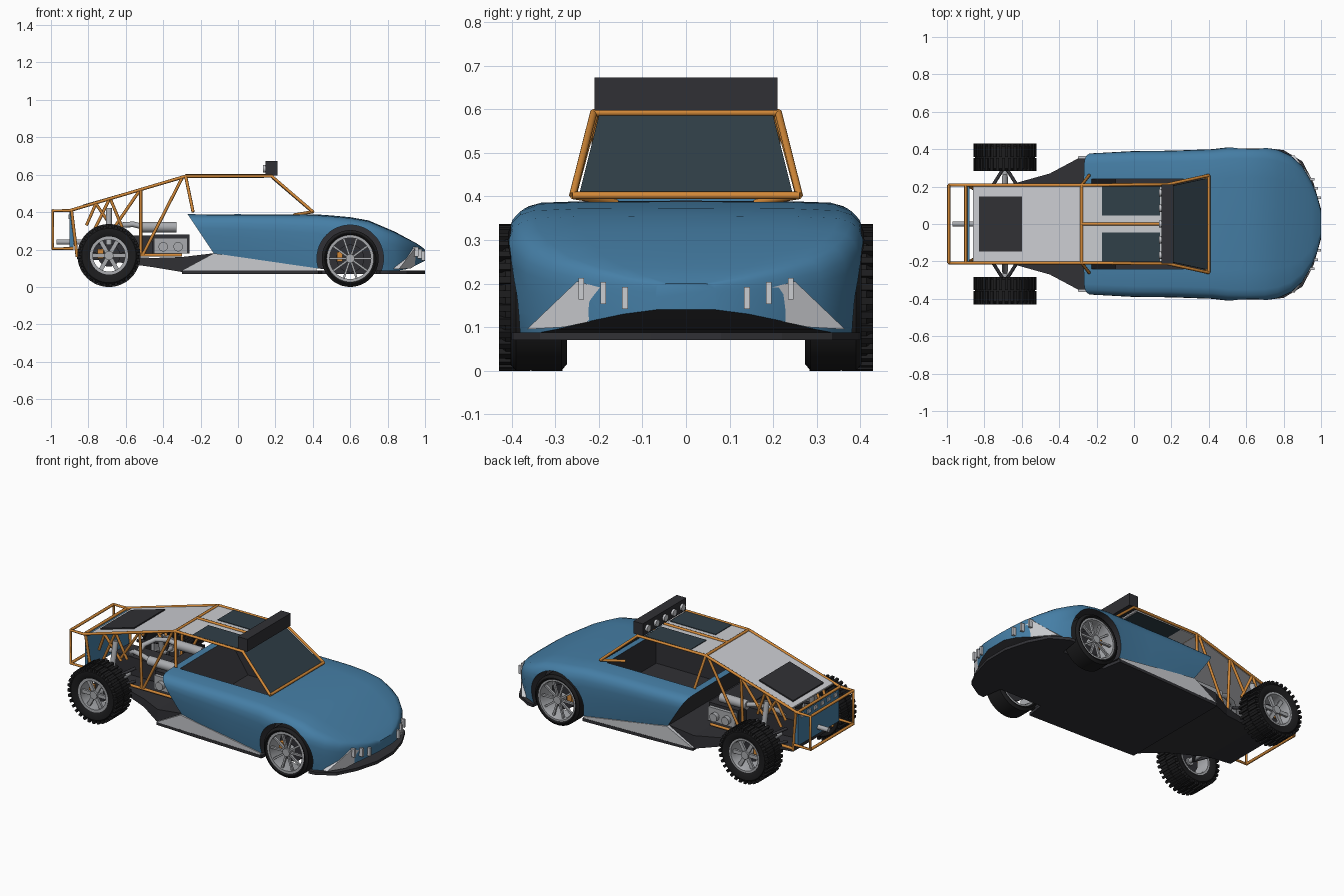
import bpy, bmesh, math
from mathutils import Vector, Matrix

if "Cube" in bpy.data.objects:
    bpy.data.objects.remove(bpy.data.objects["Cube"])

def mat(name, c):
    m = bpy.data.materials.new(name)
    m.diffuse_color = (*c, 1)
    m.use_nodes = True
    m.node_tree.nodes["Principled BSDF"].inputs["Base Color"].default_value = m.diffuse_color
    return m

BLUE = mat("blue paint", (0.06, 0.21, 0.38))
DARK = mat("dark", (0.03, 0.03, 0.035))
RUBBER = mat("rubber", (0.012, 0.012, 0.013))
ORANGE = mat("orange tube", (0.65, 0.25, 0.04))
GLASS = mat("dark glass", (0.03, 0.05, 0.065))
LIGHT = mat("light panel", (0.6, 0.61, 0.64))
METAL = mat("metal", (0.4, 0.41, 0.43))

def finish(name, bm, m, angle=None):
    bmesh.ops.recalc_face_normals(bm, faces=bm.faces[:])
    me = bpy.data.meshes.new(name)
    bm.to_mesh(me)
    bm.free()
    ob = bpy.data.objects.new(name, me)
    bpy.context.collection.objects.link(ob)
    me.materials.append(m)
    if angle:
        smooth(ob, angle)
    return ob

def smooth(ob, angle):
    bpy.ops.object.select_all(action='DESELECT')
    ob.select_set(True)
    bpy.context.view_layer.objects.active = ob
    bpy.ops.object.shade_smooth_by_angle(angle=math.radians(angle))

def add_box(bm, c, s, rot=Matrix()):
    bmesh.ops.create_cube(bm, size=1, matrix=rot @ Matrix.Translation(c) @ Matrix.Diagonal((*s, 1)))

def box(name, c, s, m):
    bm = bmesh.new()
    add_box(bm, c, s)
    return finish(name, bm, m)

def prism(name, pts, vec, m):
    bm = bmesh.new()
    a = [bm.verts.new(p) for p in pts]
    b = [bm.verts.new(Vector(p) + Vector(vec)) for p in pts]
    bm.faces.new(a)
    bm.faces.new(b)
    for i in range(len(a)):
        j = (i + 1) % len(a)
        bm.faces.new((a[i], a[j], b[j], b[i]))
    return finish(name, bm, m)

def cyl(name, p, q, r, m, n=24):
    p, q = Vector(p), Vector(q)
    d = q - p
    bm = bmesh.new()
    bmesh.ops.create_cone(bm, cap_ends=True, segments=n, radius1=r, radius2=r, depth=d.length,
        matrix=Matrix.Translation((p + q) / 2) @ d.to_track_quat('Z', 'Y').to_matrix().to_4x4())
    return finish(name, bm, m, 40)

def tube(name, paths, r, m):
    cu = bpy.data.curves.new(name, 'CURVE')
    cu.dimensions = '3D'
    cu.bevel_depth, cu.bevel_resolution, cu.use_fill_caps = r, 2, True
    for pts in paths:
        sp = cu.splines.new('POLY')
        sp.points.add(len(pts) - 1)
        for k, p in enumerate(pts):
            sp.points[k].co = (*p, 1)
    cu.materials.append(m)
    ob = bpy.data.objects.new(name, cu)
    bpy.context.collection.objects.link(ob)
    return ob

def loft(name, secs, prof, m, under=None):
    # sections: x, half width, top, bottom, lean; profile: half outline as fractions
    bm = bmesh.new()
    outline = prof + [(-u, v) for u, v in reversed(prof) if u > 0]
    rings = [[bm.verts.new((x + lean * (1 - v), u * w, b + v * (t - b))) for u, v in outline]
             for x, w, t, b, lean in secs]
    n = len(outline)
    for r0, r1 in zip(rings, rings[1:]):
        for i in range(n):
            j = (i + 1) % n
            f = bm.faces.new((r0[i], r0[j], r1[j], r1[i]))
            if under and j == 0:
                f.material_index = 1
    for r in (rings[0], rings[-1]):
        f = bm.faces.new(r)
        if under and r is rings[0]:
            f.material_index = 1
    ob = finish(name, bm, m)
    if under:
        ob.data.materials.append(under)
    return ob

def lathe(name, prof, c, m, n=48, angle=35):
    bm = bmesh.new()
    rings = []
    for i in range(n):
        a = 2 * math.pi * i / n
        rings.append([bm.verts.new((c[0] + r * math.cos(a), c[1] + y, c[2] + r * math.sin(a))) for r, y in prof])
    k = len(prof)
    for i in range(n):
        for j in range(k):
            r0, r1, l = rings[i], rings[(i + 1) % n], (j + 1) % k
            bm.faces.new((r0[j], r0[l], r1[l], r1[j]))
    return finish(name, bm, m, angle)

# body shell, closed and then cut for cockpit and wheel arches
body = loft("body_shell", [
    (-.27, .378, .39, .18, .14), (0, .39, .39, .16, 0), (.2, .392, .39, .132, 0), (.42, .40, .388, .1, 0),
    (.5, .41, .382, .09, 0), (.6, .412, .373, .085, 0), (.7, .41, .355, .085, 0), (.77, .397, .325, .085, 0),
    (.84, .365, .295, .085, 0), (.9, .31, .262, .095, 0), (.95, .225, .236, .115, 0),
    (.98, .15, .216, .13, 0), (1.0, .07, .2, .14, 0)],
    [(.955, 0), (.975, .2), (.99, .45), (1, .65), (.995, .78), (.97, .88), (.925, .945), (.85, .98), (.6, .995), (0, 1)],
    BLUE, DARK)
cutters = [prism("cockpit_cutter", [(.37, -.24, .2), (-.1, -.24, .2), (-.227, -.24, .39), (-.367, -.24, .6), (.37, -.24, .6)],
                 (0, .48, 0), DARK)]
for s in (1, -1):
    cutters.append(cyl("arch_cutter", (.6, s * .27, .153), (.6, s * .55, .153), .178, DARK, 48))
for c in cutters:
    md = body.modifiers.new("cut", 'BOOLEAN')
    md.operation, md.solver, md.object, md.material_mode = 'DIFFERENCE', 'EXACT', c, 'TRANSFER'
    bpy.context.view_layer.objects.active = body
    bpy.ops.object.modifier_apply(modifier=md.name)
    bpy.data.objects.remove(c)
smooth(body, 35)

# flat floor with wheel notches, front splitter and rear tub
half = [(1.0, .08), (.96, .22), (.9, .335), (.8, .395), (.76, .4), (.74, .27), (.45, .27), (.43, .39), (0, .375), (-.3, .36)]
prism("floor", [(x, y, .07) for x, y in half] + [(x, -y, .07) for x, y in reversed(half)], (0, 0, .018), DARK)
loft("rear_tub", [(.2, .33, .13, .08, 0), (-.13, .35, .18, .08, 0), (-.3, .35, .16, .08, 0), (-.45, .27, .155, .105, 0),
                  (-.7, .2, .165, .14, 0), (-.86, .19, .175, .15, 0)], [(1, 0), (1, 1)], DARK)

for s in (1, -1):
    # side skirt, nose panel, headlight slats
    prism("side_skirt", [(-.13, s * .372, .18), (.42, s * .388, .1), (.42, s * .388, .088), (-.3, s * .362, .088)],
          (0, -s * .04, 0), LIGHT)
    prism("nose_panel", [(.86, s * .365, .095), (.945, s * .25, .205), (.997, s * .08, .16), (.99, s * .08, .142),
                         (.925, s * .28, .1)], (-.03, 0, 0), LIGHT)
    for y, x, z in ((.14, .985, .167), (.19, .968, .178), (.24, .95, .188)):
        box("headlight_slat", (x, s * y, z), (.03, .013, .05), LIGHT)

# windscreen, roof, rear deck
prism("windscreen", [(.395, -.245, .405), (.395, .245, .405), (.185, .2, .585), (.185, -.2, .585)], (-.006, 0, -.006), GLASS)
box("roof_panel", (-.065, 0, .588), (.43, .4, .008), LIGHT)
for s in (1, -1):
    box("roof_window", (-.015, s * .122, .589), (.31, .155, .014), GLASS)
def deck(z0, x):
    return .588 + (x + .28) * (.17 / .59) + z0
def slab(name, x0, x1, w, z, t, m):
    prism(name, [(x0, -w, deck(z, x0)), (x0, w, deck(z, x0)), (x1, w, deck(z, x1)), (x1, -w, deck(z, x1))], (0, 0, t), m)
slab("rear_deck", -.28, -.86, .2, -.006, .008, LIGHT)
slab("deck_vent", -.6, -.83, .148, .002, .008, DARK)

# light bar
box("light_bar", (.178, 0, .635), (.064, .42, .076), DARK)
for i in range(5):
    y = -.168 + i * .084
    cyl("light_lens", (.15, y, .632), (.133, y, .632), .02, LIGHT, 20)

# tube frame
paths = []
for s in (1, -1):
    y = s * .208
    paths += [[(.4, s * .26, .402), (.18, s * .212, .592), (-.28, y, .592), (-.9, y, .408), (-.99, y, .408), (-.99, y, .205), (-.88, y, .205)],
              [(-.28, y, .592), (-.24, s * .26, .4)], [(.4, s * .26, .402), (.3, s * .16, .385)]]
    for x0, z0, x1, z1 in ((-.52, .515, -.52, .17), (-.3, .58, -.51, .17), (-.53, .51, -.66, .32), (-.68, .465, -.62, .32),
                           (-.69, .465, -.78, .28), (-.76, .445, -.66, .3), (-.76, .445, -.81, .33), (-.89, .41, -.86, .16)):
        paths.append([(x0, y, z0), (x1, s * .19, z1)])
    paths.append([(-.3, s * .19, .17), (-.86, s * .19, .17)])
for x, w, z in ((.4, .26, .402), (.18, .212, .592), (-.28, .208, .592), (-.9, .208, .408), (-.99, .208, .408), (-.99, .208, .205)):
    paths.append([(x, -w, z), (x, w, z)])
paths.append([(.15, 0, .594), (-.28, 0, .594)])
tube("tube_frame", paths, .0085, ORANGE)

# engine bay
box("engine_block", (-.36, 0, .23), (.2, .3, .1), DARK)
box("gearbox", (-.62, 0, .22), (.34, .14, .11), DARK)
box("radiator", (-.89, 0, .3), (.02, .4, .2), BLUE)
for i in range(6):
    box("tail_light", (-.902, -.16 + i * .064, .375), (.01, .03, .022), LIGHT)
cyl("exhaust_tip", (-.82, 0, .24), (-.97, 0, .24), .014, METAL)
for s in (1, -1):
    box("cylinder_head", (-.36, s * .155, .22), (.18, .03, .085), METAL)
    for x in (-.4, -.32):
        cyl("engine_port", (x, s * .165, .215), (x, s * .195, .215), .025, METAL)
    cyl("muffler", (-.33, s * .13, .32), (-.51, s * .13, .32), .028, METAL)
    tube("exhaust_pipe", [[(-.5, s * .13, .32), (-.56, s * .125, .335), (-.63, s * .1, .33), (-.68, s * .06, .3), (-.7, s * .03, .25)]], .015, METAL)
    for dx in (-.1, .1):
        tube("rear_arm", [[(-.69 + dx, s * .15, .18), (-.69, s * .31, .16)], [(-.69 + dx, s * .15, .26), (-.69, s * .31, .21)]], .009, DARK)
    cyl("rear_shock", (-.69, s * .25, .19), (-.69, s * .2, .42), .016, METAL, 16)
cyl("rear_axle", (-.69, -.36, .17), (-.69, .36, .17), .014, METAL)
cyl("front_axle", (.6, -.36, .153), (.6, .36, .153), .014, METAL)

# wheels
def wheel(name, x, y, R, rim, w, spokes, sw, blocks, s):
    c, h = (x, s * y, R), w / 2
    T = R - (.008 if blocks else 0)
    lathe(name + "_tyre", [(rim, -h * .85), (rim + .3 * (T - rim), -h), (T - .015, -h), (T, -h * .8), (T, h * .8),
                           (T - .015, h), (rim + .3 * (T - rim), h), (rim, h * .85)], c, RUBBER)
    lathe(name + "_rim", [(rim + .002, -h * .88), (rim + .002, h * .9), (rim - .009, h * .9), (rim - .014, h * .7),
                          (rim - .014, -h * .88)], c, METAL)
    bm = bmesh.new()
    for i in range(spokes):
        add_box(bm, (rim * .5, s * h * .6, 0), (rim * .96, .014, sw),
                Matrix.Translation(c) @ Matrix.Rotation(2 * math.pi * i / spokes, 4, 'Y'))
    finish(name + "_spokes", bm, METAL)
    cyl(name + "_hub", (x, s * (y - .02), R), (x, s * (y + h * .85), R), .024, METAL)
    cyl(name + "_brake_disc", (x, s * (y - .012), R), (x, s * (y - .004), R), rim * .6, DARK, 32)
    box(name + "_caliper", (x - rim * .45, s * (y + .003), R + .01), (.03, .03, .05), ORANGE)
    if blocks:
        bm = bmesh.new()
        for i in range(blocks):
            for k in (1, -1):
                a = 2 * math.pi * (i + k * .25) / blocks
                add_box(bm, (R - .009, k * h * .52, 0), (.018, h * .98, .016), Matrix.Translation(c) @ Matrix.Rotation(a, 4, 'Y'))
        finish(name + "_tread", bm, RUBBER)

for s in (1, -1):
    wheel("front_wheel", .6, .338, .152, .124, .13, 10, .011, 0, s)
    wheel("rear_wheel", -.69, .356, .168, .1, .145, 6, .022, 32, s)
